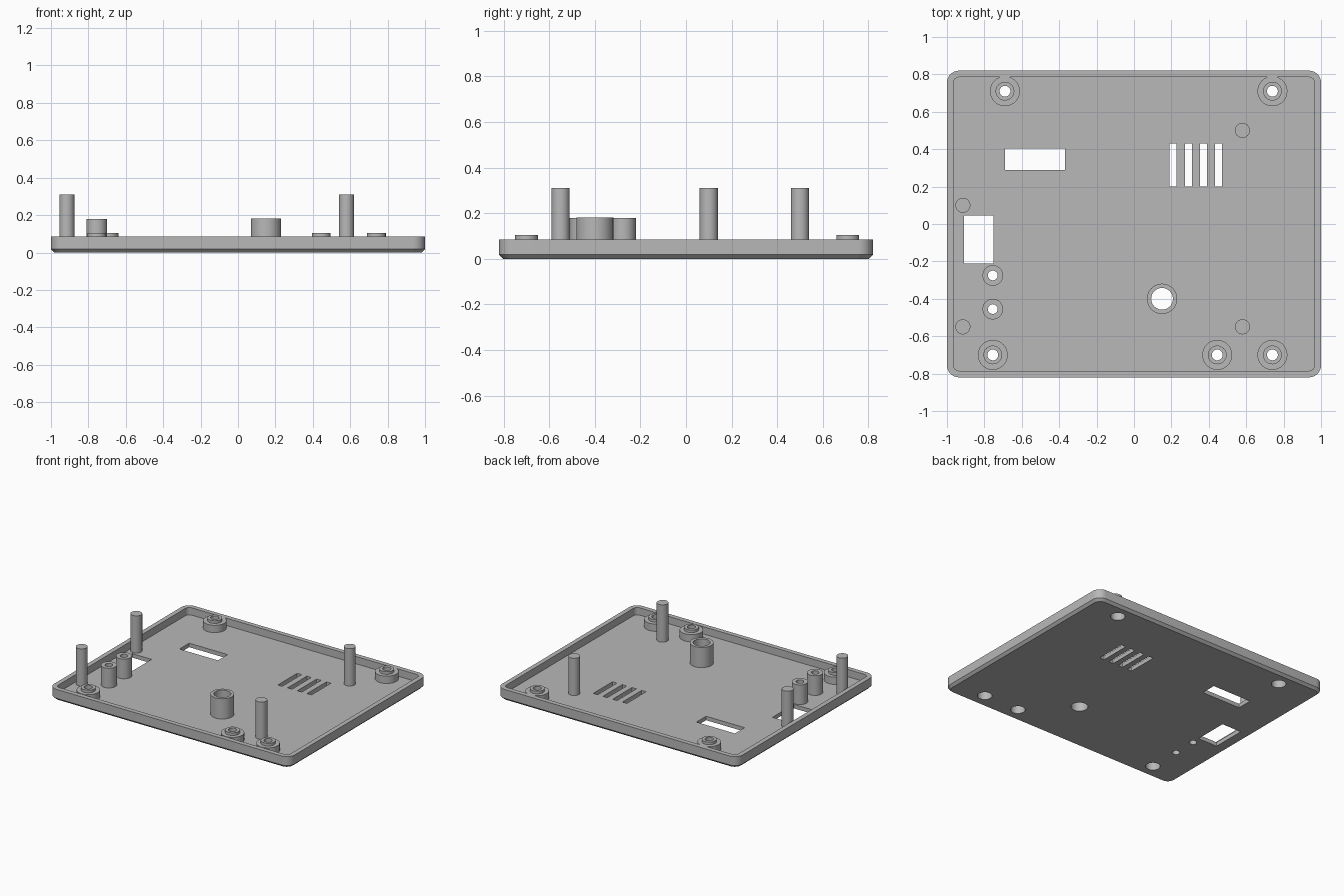
import bpy, bmesh, math

cube = bpy.data.objects.get("Cube")
if cube:
    bpy.data.objects.remove(cube, do_unlink=True)

FLOOR, RIM = 0.03, 0.085
HALF_X, HALF_Y, WALL = 1.0, 0.82, 0.035

grey = bpy.data.materials.new("plain grey")
grey.use_nodes = True
grey.diffuse_color = (0.48, 0.48, 0.48, 1)
grey.node_tree.nodes["Principled BSDF"].inputs["Base Color"].default_value = grey.diffuse_color


def make_object(name, bm):
    bmesh.ops.recalc_face_normals(bm, faces=bm.faces)
    mesh = bpy.data.meshes.new(name)
    bm.to_mesh(mesh)
    bm.free()
    mesh.materials.append(grey)
    obj = bpy.data.objects.new(name, mesh)
    bpy.context.collection.objects.link(obj)
    return obj


def smooth(obj):
    bpy.ops.object.select_all(action="DESELECT")
    obj.select_set(True)
    bpy.context.view_layer.objects.active = obj
    bpy.ops.object.shade_smooth_by_angle(angle=math.radians(30))


def rounded_loop(bm, inset, radius, z, steps=8):
    verts = []
    cx, cy = HALF_X - inset - radius, HALF_Y - inset - radius
    for corner, (sx, sy) in enumerate([(1, 1), (-1, 1), (-1, -1), (1, -1)]):
        for i in range(steps + 1):
            a = math.pi / 2 * (corner + i / steps)
            verts.append(bm.verts.new((sx * cx + radius * math.cos(a),
                                       sy * cy + radius * math.sin(a), z)))
    return verts


def bridge(bm, a, b):
    for i in range(len(a)):
        j = (i + 1) % len(a)
        bm.faces.new((a[i], a[j], b[j], b[i]))


def lathe(name, x, y, profile, segments=40):
    """Spin a closed (radius, height) profile into a hollow part."""
    bm = bmesh.new()
    rings = [[bm.verts.new((x + r * math.cos(math.tau * i / segments),
                            y + r * math.sin(math.tau * i / segments), z))
              for i in range(segments)] for r, z in profile]
    for k, ring in enumerate(rings):
        bridge(bm, ring, rings[(k + 1) % len(rings)])
    obj = make_object(name, bm)
    smooth(obj)


def tube_profile(outer, inner, top):
    return [(inner, FLOOR), (outer, FLOOR), (outer, top), (inner, top)]


def add_cylinder(bm, x, y, radius, low, high, segments=40):
    made = bmesh.ops.create_cone(bm, cap_ends=True, segments=segments, radius1=radius,
                                 radius2=radius, depth=high - low)["verts"]
    bmesh.ops.translate(bm, verts=made, vec=(x, y, (low + high) / 2))


def add_box(bm, x0, x1, y0, y1):
    made = bmesh.ops.create_cube(bm, size=1)["verts"]
    bmesh.ops.scale(bm, verts=made, vec=(x1 - x0, y1 - y0, 0.3))
    bmesh.ops.translate(bm, verts=made, vec=((x0 + x1) / 2, (y0 + y1) / 2, 0))


# Part positions
screw_bosses = [(-0.69, 0.71), (0.74, 0.71), (-0.755, -0.70), (0.445, -0.70), (0.74, -0.70)]
standoffs = [(-0.755, -0.275), (-0.755, -0.455)]
posts = [(-0.915, 0.10), (-0.915, -0.55), (0.58, 0.50), (0.58, -0.55)]
collar = (0.15, -0.40)

# Tray with chamfered bottom and raised rim
bm = bmesh.new()
loops = [rounded_loop(bm, 0.018, 0.05, 0), rounded_loop(bm, 0, 0.065, 0.018),
         rounded_loop(bm, 0, 0.065, RIM), rounded_loop(bm, WALL, 0.03, RIM),
         rounded_loop(bm, WALL, 0.03, FLOOR)]
for lower, upper in zip(loops, loops[1:]):
    bridge(bm, lower, upper)
bm.faces.new(loops[0])
bm.faces.new(loops[-1])
tray = make_object("tray", bm)

# Openings through the floor
bm = bmesh.new()
add_box(bm, -0.69, -0.37, 0.29, 0.405)
add_box(bm, -0.91, -0.75, -0.21, 0.045)
for i in range(4):
    left = 0.191 + 0.081 * i
    add_box(bm, left, left + 0.037, 0.20, 0.43)
for x, y in screw_bosses:
    add_cylinder(bm, x, y, 0.05, -0.1, 0.15)
for x, y in standoffs:
    add_cylinder(bm, x, y, 0.026, -0.1, 0.15)
add_cylinder(bm, *collar, 0.058, -0.1, 0.15)
cutter = make_object("opening_cutter", bm)
cutter.hide_render = True

cut = tray.modifiers.new("openings", "BOOLEAN")
cut.operation = "DIFFERENCE"
cut.solver = "EXACT"
cut.object = cutter
bpy.context.view_layer.objects.active = tray
bpy.ops.object.modifier_apply(modifier=cut.name)
bpy.data.objects.remove(cutter, do_unlink=True)
smooth(tray)

# Stepped screw bosses, counterbored from below
boss_profile = [(0.05, FLOOR), (0.08, FLOOR), (0.08, RIM), (0.05, RIM),
                (0.05, 0.105), (0.029, 0.105), (0.029, 0.065), (0.05, 0.065)]
for n, (x, y) in enumerate(screw_bosses, 1):
    lathe(f"screw_boss_{n}", x, y, boss_profile)

# Hollow standoffs and the larger collar
for n, (x, y) in enumerate(standoffs, 1):
    lathe(f"standoff_{n}", x, y, tube_profile(0.055, 0.026, 0.178))
lathe("collar", *collar, tube_profile(0.081, 0.058, 0.182))

# Tall solid posts
for n, (x, y) in enumerate(posts, 1):
    bm = bmesh.new()
    add_cylinder(bm, x, y, 0.04, FLOOR, 0.31)
    smooth(make_object(f"post_{n}", bm))
